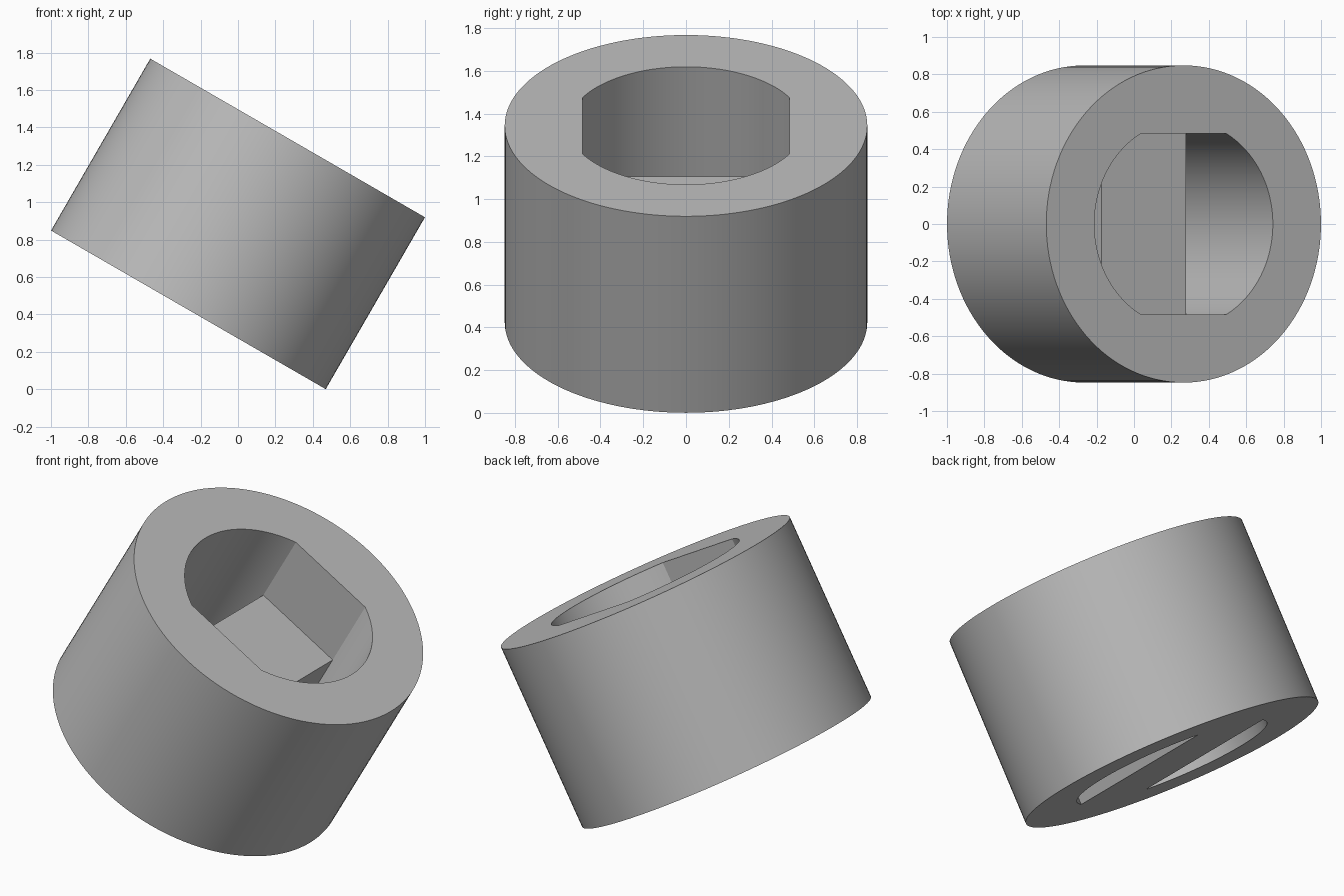
import bpy, bmesh, math
from mathutils import Matrix

cube = bpy.data.objects.get("Cube")
if cube:
    bpy.data.objects.remove(cube, do_unlink=True)

OUTER_R, HALF_H = 0.848, 0.5305
HOLE_R, FLAT_Y = 0.551, 0.485
WEB_TOP = 0.105
TILT = math.radians(30)
SIDES = 128

grey = bpy.data.materials.new("plain grey")
grey.use_nodes = True
colour = (0.5, 0.5, 0.5, 1)
grey.diffuse_color = colour
grey.node_tree.nodes["Principled BSDF"].inputs["Base Color"].default_value = colour

bm = bmesh.new()


def arc(radius, start, end, count, z):
    """Points along an arc at height z."""
    return [bm.verts.new((radius * math.cos(a), radius * math.sin(a), z))
            for a in (start + (end - start) * i / (count - 1) for i in range(count))]


def circle(radius, z):
    return arc(radius, 0, math.tau * (1 - 1 / SIDES), SIDES, z)


def wall(low, high, closed=True):
    """Quads between two matching rows of points."""
    n = len(low)
    for i in range(n if closed else n - 1):
        j = (i + 1) % n
        bm.faces.new((low[i], low[j], high[j], high[i]))


def fill(*loops):
    """Flat face bounded by an outer loop and its holes."""
    edges = []
    for loop in loops:
        for a, b in zip(loop, loop[1:] + loop[:1]):
            edges.append(bm.edges.get((a, b)) or bm.edges.new((a, b)))
    bmesh.ops.triangle_fill(bm, edges=edges, use_beauty=True)


# Outer cylinder
outer_low, outer_high = circle(OUTER_R, -HALF_H), circle(OUTER_R, HALF_H)
wall(outer_low, outer_high)

# Hole with two flat sides, in three levels: right arc then left arc
half = math.asin(FLAT_Y / HOLE_R)
levels = []
for z in (-HALF_H, WEB_TOP, HALF_H):
    levels.append([arc(HOLE_R, mid - half, mid + half, 48, z) for mid in (0, math.pi)])
low, middle, high = levels
wall(middle[0] + middle[1], high[0] + high[1])

# Two slots running through the floor, either side of the web
for side in (0, 1):
    wall(low[side], middle[side])
bm.faces.new((middle[0][0], middle[0][-1], middle[1][0], middle[1][-1]))

# End faces
fill(outer_high, high[0] + high[1])
fill(outer_low, low[0], low[1])

bmesh.ops.recalc_face_normals(bm, faces=bm.faces)
bm.transform(Matrix.Translation((0, 0, 0.884)) @ Matrix.Rotation(TILT, 4, "Y"))
mesh = bpy.data.meshes.new("slotted_collar")
bm.to_mesh(mesh)
bm.free()
mesh.materials.append(grey)

collar = bpy.data.objects.new("slotted_collar", mesh)
bpy.context.scene.collection.objects.link(collar)
bpy.ops.object.select_all(action="DESELECT")
collar.select_set(True)
bpy.context.view_layer.objects.active = collar
bpy.ops.object.shade_smooth_by_angle(angle=math.radians(20))
